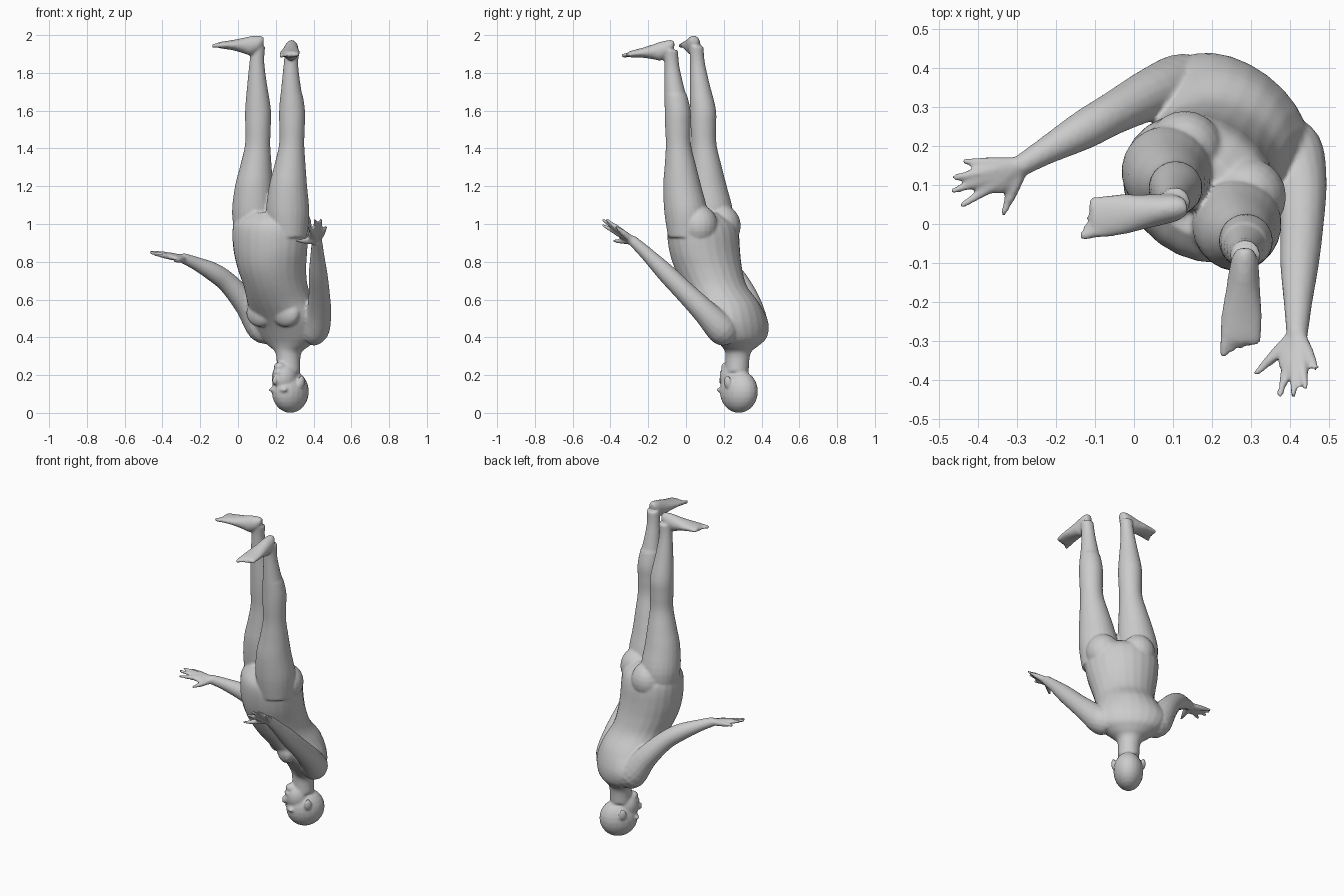
import bpy, bmesh, math
from mathutils import Vector as V, Matrix

if "Cube" in bpy.data.objects:
    bpy.data.objects.remove(bpy.data.objects["Cube"])

bm = bmesh.new()
Z = V((0, 0, 1))
# Figure is upside down: L points to its left side, F to its front
A = math.radians(143)
L = V((math.cos(A), math.sin(A), 0))
F = V((-math.sin(A), math.cos(A), 0))


def spline(keys, n=4):
    """Catmull-Rom through tuples of numbers."""
    out = []
    for i in range(len(keys) - 1):
        p = [keys[min(max(j, 0), len(keys) - 1)] for j in (i - 1, i, i + 1, i + 2)]
        for k in range(n):
            t = k / n
            out.append(tuple(0.5 * (2 * b + (c - a) * t + (2 * a - 5 * b + 4 * c - d) * t * t
                                    + (3 * b - a - 3 * c + d) * t ** 3)
                             for a, b, c, d in zip(*p)))
    return out + [keys[-1]]


def loft(sections, n=24):
    """Capped loft through (centre, half axis u, half axis v) ellipses."""
    rings = []
    for c, u, v in sections:
        rings.append([bm.verts.new(c + u * math.cos(2 * math.pi * k / n) + v * math.sin(2 * math.pi * k / n))
                      for k in range(n)])
    for r, s in zip(rings, rings[1:]):
        for k in range(n):
            bm.faces.new((r[k], r[(k + 1) % n], s[(k + 1) % n], s[k]))
    bm.faces.new(rings[0])
    bm.faces.new(rings[-1])


def stack(keys):
    """Horizontal ellipses: x, y, z, half width, half depth."""
    loft([(V(k[:3]), L * k[3], F * k[4]) for k in spline(keys)])


def tube(keys, n=16, steps=4):
    """Round limb: x, y, z, radius."""
    ks = spline(keys, steps)
    pts = [V(k[:3]) for k in ks]
    secs = []
    for i, k in enumerate(ks):
        t = (pts[min(i + 1, len(pts) - 1)] - pts[max(i - 1, 0)]).normalized()
        u = t.orthogonal().normalized() if abs(t.z) > 0.95 else t.cross(Z).normalized()
        secs.append((pts[i], u * k[3], t.cross(u) * k[3]))
    loft(secs, n)
    blob(pts[-1], V((1, 0, 0)), V((0, 1, 0)), [ks[-1][3]] * 3)


def blob(c, u, v, r):
    """Ellipsoid with axes u, v, u x v."""
    w = u.cross(v)
    m = Matrix((u * r[0], v * r[1], w * r[2])).transposed().to_4x4()
    bmesh.ops.create_uvsphere(bm, u_segments=20, v_segments=12, radius=1,
                              matrix=Matrix.Translation(c) @ m)


# Torso, from crotch down to neck
stack([(.165, .075, 1.06, .13, .10), (.168, .085, 1.01, .20, .155), (.17, .09, .95, .213, .175),
       (.172, .10, .85, .203, .178), (.18, .12, .76, .185, .175), (.20, .155, .67, .172, .168),
       (.228, .215, .58, .185, .168), (.258, .265, .48, .215, .14), (.27, .288, .40, .18, .112),
       (.27, .285, .355, .12, .085), (.267, .275, .315, .068, .066), (.268, .27, .22, .062, .062)])
for s in (1, -1):
    blob(V((.185, .165, .53)) + L * s * .085, L, F, (.085, .045, .075))      # chest
    blob(V((.21, .13, .99)) + L * s * .10, L, F, (.10, .10, .11))            # buttock

# Legs and feet: the right one is the left one shifted
for off, heel, ang, drop, slope in ((V((0, 0, 0)), V((.135, .045, 0)), 187, 0, 0),
                                    (V((.18, -.135, 0)), V((.285, -.062, 0)), 267, .02, .12)):
    leg = [(.085, .14, .93, .10), (.083, .135, 1.06, .115), (.085, .115, 1.2, .101), (.095, .105, 1.31, .083),
           (.104, .095, 1.42, .067), (.106, .092, 1.52, .068), (.106, .09, 1.61, .068),
           (.101, .072, 1.75, .051), (.10, .06, 1.86, .039), (.106, .055, 1.94, .038)]
    loft([(V((x + off.x, y + off.y, z - drop * (z > 1.7))), L * r, F * r)
          for x, y, z, r in spline(leg)])
    a = math.radians(ang)
    d = V((math.cos(a), math.sin(a), 0))
    side = d.cross(Z)

    def foot(s, z, across=0):
        return heel + d * s + side * across + Z * (z - drop - slope * s)

    prof = [(0, 1.972, .018, .018), (.025, 1.957, .033, .04), (.07, 1.944, .04, .05), (.11, 1.945, .044, .04),
            (.17, 1.947, .052, .026), (.225, 1.947, .053, .018), (.245, 1.947, .048, .013)]
    loft([(foot(s, z), side * w, Z * h) for s, z, w, h in spline(prof)])
    inner = 1 if off.x == 0 else -1
    big = inner if side.dot(L) < 0 else -inner
    for i in range(5):                                                      # toes
        r = .014 if i == 0 else .010
        end = .27 - .009 * i
        tube([(*foot(.215, 1.947, big * (.038 - .02 * i)), r),
              (*foot(end, 1.944, big * (.041 - .0215 * i)), r * .85)], 10)

# Arms and hands
arms = [
    ([(.17, .335, .44, .07), (.125, .355, .455, .082), (.05, .335, .57, .068), (-.05, .285, .685, .055),
      (-.13, .24, .745, .05), (-.22, .19, .79, .036), (-.285, .152, .817, .028)],
     [(-.44, .16, .84), (-.465, .118, .855), (-.47, .082, .85), (-.443, .045, .838), (-.335, .025, .803)]),
    ([(.37, .21, .42, .07), (.405, .185, .445, .080), (.428, .10, .535, .066), (.43, 0, .635, .056),
      (.424, -.10, .735, .050), (.42, -.20, .835, .037), (.418, -.28, .91, .028)],
     [(.468, -.37, .985), (.44, -.423, 1.025), (.407, -.443, 1.025), (.372, -.443, .995), (.31, -.385, .91)]),
]
for arm, tips in arms:
    tube(arm)
    wrist = V(arm[-1][:3])
    tips = [V(t) for t in tips]
    for i, t in enumerate(tips):
        k = wrist.lerp(t, .55)
        tube([(*wrist, .02), (*k, .016), (*k.lerp(t, .5), .0115), (*t.lerp(k, .08), .0085)], 10, 3)
    fwd = (tips[2] - wrist).normalized()
    nrm = (tips[0] - wrist).cross(tips[4] - wrist).normalized()
    across = nrm.cross(fwd)
    thumb = 1 if across.dot(tips[4] - wrist) > 0 else -1
    blob(wrist + fwd * .068 + across * thumb * .01, fwd, across, (.058, .042, .017))   # palm

# Head
B = math.radians(228)
G = V((math.cos(B), math.sin(B), 0))
S = G.cross(Z)
H = V((.277, .28, 0))
blob(H + Z * .113, S, G, (.086, .112, .113))
blob(H + G * .045 + Z * .185, S, G, (.066, .072, .085))                     # face
blob(H + G * .085 + Z * .243, S, G, (.032, .03, .026))                      # chin
blob(H + G * .118 + Z * .172, S, G, (.013, .022, .026))                     # nose
blob(H + G * .109 + Z * .213, S, G, (.027, .014, .013))                     # lips
for s in (1, -1):
    blob(H + G * .098 + S * s * .034 + Z * .122, S, G, (.03, .014, .012))   # brow
    blob(H + S * s * .086 + G * .005 + Z * .165, S, G, (.013, .022, .034))  # ear

bmesh.ops.recalc_face_normals(bm, faces=bm.faces)
me = bpy.data.meshes.new("human_figure")
bm.to_mesh(me)
bm.free()
fig = bpy.data.objects.new("human_figure", me)
bpy.context.collection.objects.link(fig)

# Fuse the parts into one continuous skin
rm = fig.modifiers.new("fuse", 'REMESH')
rm.mode = 'VOXEL'
rm.voxel_size = .0075
rm.use_smooth_shade = True
sm = fig.modifiers.new("soften", 'SMOOTH')
sm.factor = .5
sm.iterations = 4
